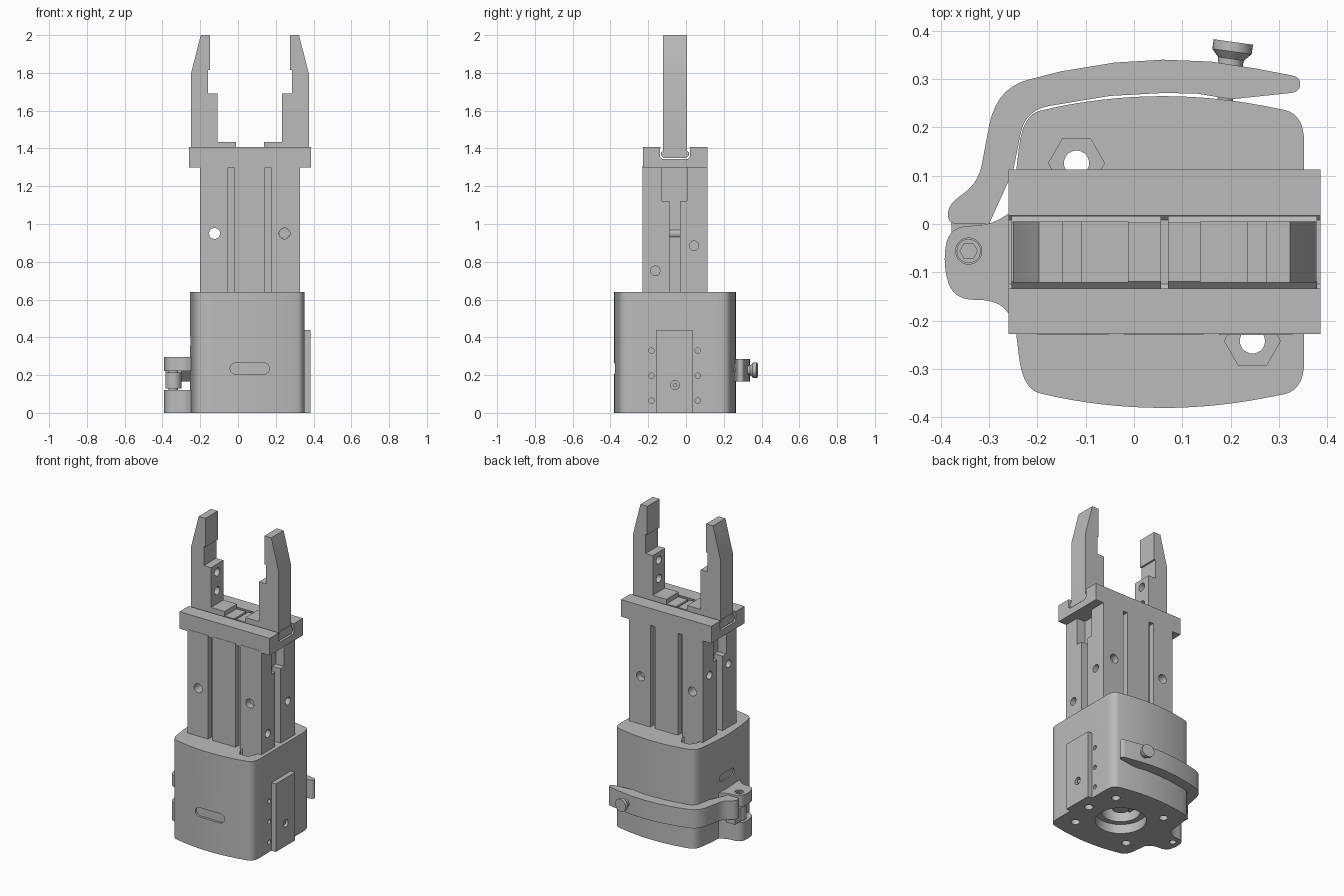
import bpy, bmesh, math
from mathutils import Vector, Matrix

if "Cube" in bpy.data.objects:
    bpy.data.objects.remove(bpy.data.objects["Cube"])

mat = bpy.data.materials.new("machined_grey")
mat.use_nodes = True
GREY = (0.5, 0.5, 0.5, 1)
mat.diffuse_color = GREY
mat.node_tree.nodes["Principled BSDF"].inputs["Base Color"].default_value = GREY

CX, CY = 0.063, -0.058  # centre of the gripper axis


def prism(name, pts, lo, hi, axis="z"):
    """Extrude a closed 2D outline along an axis."""
    place = {"x": lambda a, b, c: (c, a, b), "y": lambda a, b, c: (a, c, b),
             "z": lambda a, b, c: (a, b, c)}[axis]
    bm = bmesh.new()
    face = bm.faces.new([bm.verts.new(place(a, b, lo)) for a, b in pts])
    new = bmesh.ops.extrude_face_region(bm, geom=[face])["geom"]
    shift = Vector(place(0, 0, hi - lo))
    bmesh.ops.translate(bm, verts=[g for g in new if isinstance(g, bmesh.types.BMVert)], vec=shift)
    bmesh.ops.recalc_face_normals(bm, faces=bm.faces)
    mesh = bpy.data.meshes.new(name)
    bm.to_mesh(mesh)
    bm.free()
    mesh.materials.append(mat)
    ob = bpy.data.objects.new(name, mesh)
    bpy.context.collection.objects.link(ob)
    return ob


def box(name, x0, x1, y0, y1, z0, z1):
    return prism(name, [(x0, y0), (x1, y0), (x1, y1), (x0, y1)], z0, z1)


def circle(a, b, r, n=28):
    return [(a + r * math.cos(math.tau * i / n), b + r * math.sin(math.tau * i / n)) for i in range(n)]


def rod(name, a, b, r, lo, hi, axis="z", n=28):
    return prism(name, circle(a, b, r, n), lo, hi, axis)


def stadium(a, b, half, r, n=10):
    return [(a + s * (half - r) + r * math.cos(t), b + r * math.sin(t))
            for s, start in ((1, -math.pi / 2), (-1, math.pi / 2))
            for t in [start + math.pi * i / n for i in range(n + 1)]]


def rounded(corners, n=7):
    """Round each (x, y, radius) corner with a small curve."""
    out = []
    for i, (x, y, r) in enumerate(corners):
        p = Vector((x, y))
        if r == 0:
            out.append((x, y))
            continue
        ends = []
        for j in (i - 1, (i + 1) % len(corners)):
            d = Vector(corners[j][:2]) - p
            ends.append(p + d.normalized() * min(r, d.length * 0.5))
        for k in range(n + 1):
            t = k / n
            out.append(tuple(ends[0] * (1 - t) ** 2 + p * 2 * t * (1 - t) + ends[1] * t * t))
    return out


def cut(ob, cutters):
    for c in cutters:
        m = ob.modifiers.new("cut", "BOOLEAN")
        m.operation, m.solver, m.object = "DIFFERENCE", "EXACT", c
        bpy.context.view_layer.objects.active = ob
        bpy.ops.object.modifier_apply(modifier=m.name)
        bpy.data.objects.remove(c)
    return ob


parts = []

# Base housing with bulged front and back
bulge = [(x, 0.3225 - 0.46 * (x - 0.06) ** 2, 0) for x in [0.27 - 0.43 * i / 14 for i in range(15)]]
half = [(0.352, 0.286, 0.06)] + bulge + [(-0.23, 0.284, 0.07), (-0.246, 0.15, 0)]
side = half + [(-0.257, 0, 0.1)] + [(x, -y, r) for x, y, r in reversed(half)]
housing = prism("base_housing", [(x, y + CY) for x, y in rounded(side)], 0, 0.64)
cuts = [rod("c", CX - 0.01, CY, 0.15, -0.1, 0.06, n=48),
        rod("c", CX - 0.01, CY, 0.115, 0.05, 0.3, n=40),
        prism("c", stadium(0.062, 0.235, 0.104, 0.03), -0.6, -0.365, "y"),
        prism("c", stadium(CY, 0.38, 0.075, 0.024), -0.4, -0.245, "x")]
for sx, sy in ((1, -1), (-1, 1)):   # through bolts with hexagonal nut pockets
    x, y = CX + sx * 0.182, CY + sy * 0.184
    cuts += [rod("c", x, y, 0.026, -0.1, 0.8), rod("c", x, y, 0.058, 0.59, 0.8, n=6)]
for x, y in ((0.245, 0.126), (-0.14, -0.24), (0.297, CY)):
    cuts.append(rod("c", x, y, 0.026, -0.1, 0.12))
for y in (-0.183, 0.062):
    for z in (0.065, 0.197, 0.33):
        cuts.append(rod("c", y, z, 0.014, 0.3, 0.5, "x", 16))
parts.append(cut(housing, cuts))

# Drive hub inside the bottom bore
parts.append(rod("drive_hub", CX - 0.01, CY, 0.05, 0.08, 0.31))
parts.append(box("drive_key", CX - 0.1, CX + 0.08, CY - 0.025, CY + 0.025, 0.1, 0.16))

# Mounting plate on the left side
plate = box("side_plate", 0.34, 0.383, -0.16, 0.037, 0, 0.44)
parts.append(cut(plate, [rod("c", CY, 0.147, 0.024, 0.355, 0.5, "x")]))
parts.append(rod("side_plate_pin", CY, 0.147, 0.012, 0.35, 0.375, "x", 16))

# Column with long grooves, side slots and cross holes
column = box("column", -0.2, 0.328, -0.23, 0.113, 0.6, 1.31)
cuts = []
for x in (-0.037, 0.16):
    for y0, y1 in ((-0.3, -0.195), (0.078, 0.2)):
        cuts.append(box("c", x - 0.016, x + 0.016, y0, y1, 0.5, 1.4))
for x0, x1 in ((-0.3, -0.14), (0.268, 0.4)):
    cuts.append(box("c", x0, x1, -0.088, -0.033, 0.5, 1.2))
    cuts.append(box("c", x0, x1, -0.127, 0.004, 1.122, 1.4))
for x in (-0.124, 0.246):
    cuts.append(rod("c", x, 0.95, 0.029, -0.4, 0.3, "y"))
for y, z in ((-0.163, 0.752), (0.042, 0.885)):
    cuts.append(rod("c", y, z, 0.025, 0.27, 0.5, "x"))
for y in (-0.15, 0.045):
    cuts.append(rod("c", y, 1.05, 0.025, -0.4, -0.14, "x"))
parts.append(cut(column, cuts))
parts.append(rod("cross_screw", 0.246, 0.95, 0.028, -0.19, 0.07, "y"))


# Head with a dovetail guide channel
def dovetail(w, z0, z1):
    zm = (z0 + z1) / 2
    right = [(w - 0.014, z0), (w, z0 + 0.014), (w, zm), (w - 0.014, z1 - 0.014), (w - 0.014, z1)]
    return [(CY + a, b) for a, b in right] + [(CY - a, b) for a, b in reversed(right)]


head = box("head", -0.26, 0.386, -0.228, 0.113, 1.298, 1.408)
parts.append(cut(head, [prism("c", dovetail(0.08, 1.343, 1.45), -0.5, 0.6, "x")]))

# Jaw carriages and gripping fingers, mirrored about the gripper axis
finger = [(0.313, 1.39), (0.313, 1.792), (0.26, 2.0), (0.211, 2.0), (0.211, 1.815), (0.222, 1.815),
          (0.222, 1.692), (0.171, 1.692), (0.171, 1.435), (0.074, 1.435), (0.074, 1.39)]
for s, label in ((-1, "right"), (1, "left")):
    a, b = sorted((CX + s * 0.007, CX + s * 0.316))
    parts.append(prism(label + "_carriage", dovetail(0.075, 1.35, 1.405), a, b, "x"))
    ob = prism(label + "_finger", [(CX + s * x, z) for x, z in finger], CY - 0.063, CY + 0.063, "y")
    lo, hi = sorted((CX + s * 0.1, CX + s * 0.25))
    parts.append(cut(ob, [rod("c", CY, z, 0.026, lo, hi, "x") for z in (1.52, 1.64)]))

# Hinge lugs with a socket screw
lug = [(-0.22, 0.05, 0), (-0.26, 0.02, 0.03), (-0.30, -0.002, 0.03), (-0.385, -0.006, 0.05),
       (-0.395, -0.09, 0.04), (-0.372, -0.157, 0.05), (-0.285, -0.157, 0.04), (-0.25, -0.195, 0), (-0.22, -0.2, 0)]
HX, HY = -0.342, -0.056
parts.append(cut(prism("lower_hinge_lug", rounded(lug), 0, 0.12), [rod("c", HX, HY, 0.02, -0.1, 0.05)]))
parts.append(cut(prism("upper_hinge_lug", rounded(lug), 0.222, 0.295), [rod("c", HX, HY, 0.027, 0.28, 0.4)]))
screw = rod("hinge_screw", HX, HY, 0.025, 0.1, 0.291)
parts.append(cut(screw, [rod("c", HX, HY, 0.018, 0.275, 0.4, n=6)]))
parts.append(rod("lever_knuckle", HX, HY, 0.043, 0.128, 0.214))

# Clamp lever wrapping around the back
arm = [(-0.30, 0, 0), (-0.385, 0, 0.02), (-0.385, 0.04, 0.03), (-0.322, 0.085, 0.04), (-0.285, 0.282, 0.08),
       (-0.15, 0.316, 0), (-0.04, 0.334, 0), (0.06, 0.34, 0), (0.16, 0.336, 0), (0.25, 0.322, 0),
       (0.345, 0.304, 0.02), (0.343, 0.273, 0.02), (0.2, 0.258, 0), (0.13, 0.27, 0), (0.06, 0.271, 0),
       (-0.05, 0.265, 0), (-0.225, 0.236, 0.05), (-0.25, 0.11, 0)]
parts.append(prism("clamp_lever", rounded(arm), 0.165, 0.285))
parts.append(box("lever_hinge_arm", -0.378, -0.315, -0.05, 0.04, 0.128, 0.214))

# Flared thumb knob on the lever
profile = [(0.016, -0.1), (0.016, -0.02), (0.025, -0.02), (0.027, 0.005), (0.041, 0.02), (0.041, 0.04)]
bm = bmesh.new()
rings = [[bm.verts.new((x, y, h)) for x, y in circle(0, 0, r)] for r, h in profile]
for lower, upper in zip(rings, rings[1:]):
    for i in range(len(lower)):
        j = (i + 1) % len(lower)
        bm.faces.new((lower[i], lower[j], upper[j], upper[i]))
bm.faces.new(rings[-1])
bm.faces.new(rings[0][::-1])
bm.transform(Matrix.Translation((0.2, 0.337, 0.226)) @ Matrix.Rotation(math.radians(-8), 4, "Z")
             @ Matrix.Rotation(math.radians(-90), 4, "X"))
mesh = bpy.data.meshes.new("thumb_knob")
bm.to_mesh(mesh)
bm.free()
mesh.materials.append(mat)
knob = bpy.data.objects.new("thumb_knob", mesh)
bpy.context.collection.objects.link(knob)
parts.append(knob)

# Smooth curved faces, keep edges crisp
bpy.ops.object.select_all(action="DESELECT")
for ob in parts:
    ob.select_set(True)
bpy.context.view_layer.objects.active = housing
bpy.ops.object.shade_smooth_by_angle(angle=math.radians(30))
